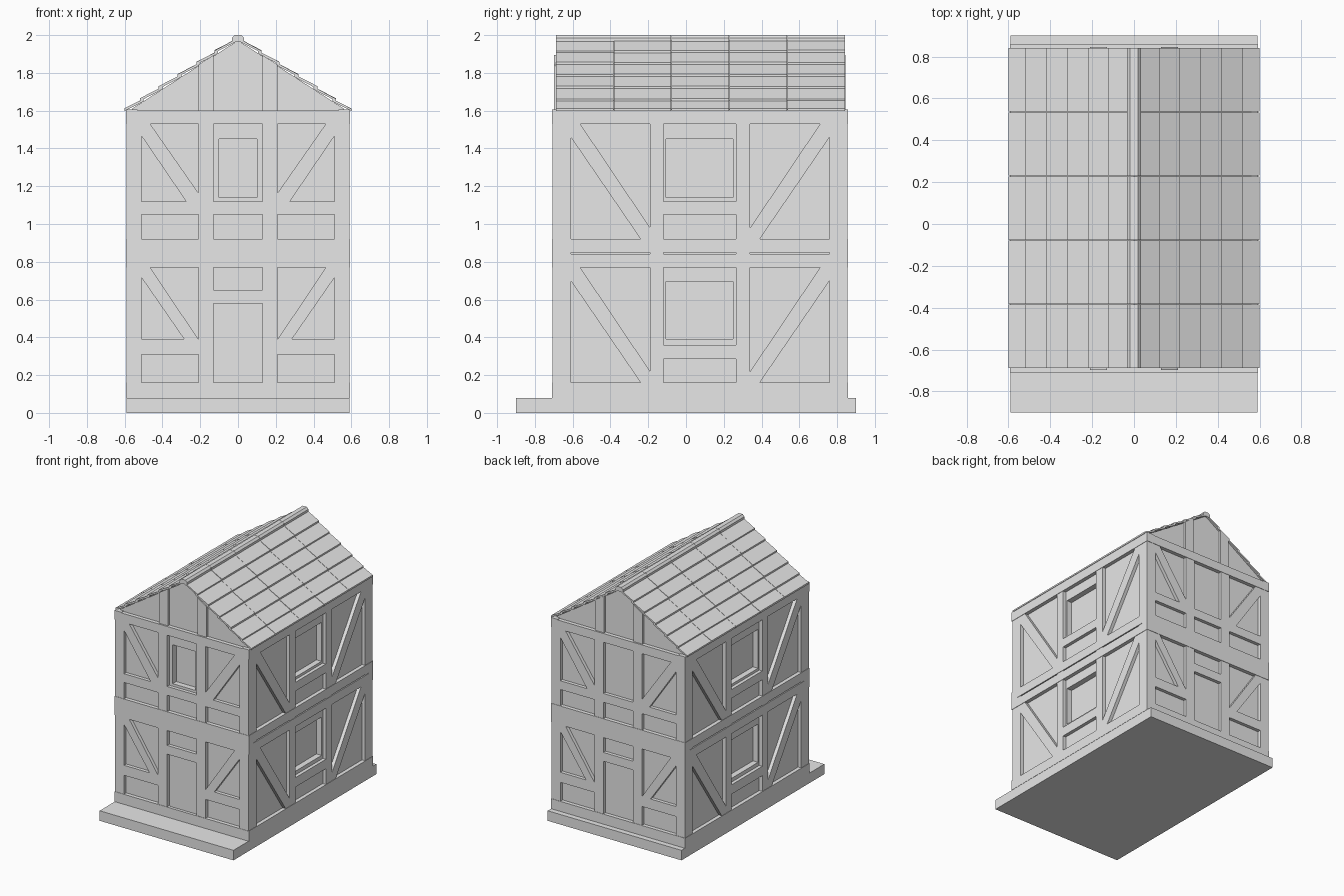
import bpy, bmesh, math, random

if "Cube" in bpy.data.objects:
    bpy.data.objects.remove(bpy.data.objects["Cube"])
random.seed(3)

X, YF, YB = 0.592, -0.71, 0.857      # outer faces of the timber frame
PANEL, GLASS = 0.03, 0.08            # depths of the wall panels and the panes
SLOPE = 0.645


def material(name, v):
    m = bpy.data.materials.new(name)
    m.diffuse_color = (v, v, v, 1)
    m.use_nodes = True
    m.node_tree.nodes["Principled BSDF"].inputs["Base Color"].default_value = m.diffuse_color
    return m


GREY = material("grey", 0.8)
WHITE = material("white_glass", 1.0)

# Mapping of wall coordinates (along, up, depth) to space
MAPS = {
    "front": lambda u, z, d: (u, YF + d, z),
    "back": lambda u, z, d: (u, YB - d, z),
    "right": lambda u, z, d: (X - d, u, z),
    "left": lambda u, z, d: (-X + d, u, z),
}


def prism(bm, pts, d0, d1, to3d):
    a = [bm.verts.new(to3d(u, z, d0)) for u, z in pts]
    b = [bm.verts.new(to3d(u, z, d1)) for u, z in pts]
    bm.faces.new(a)
    bm.faces.new(b[::-1])
    for i in range(len(pts)):
        j = (i + 1) % len(pts)
        bm.faces.new((a[i], b[i], b[j], a[j]))


def rect(u0, u1, z0, z1):
    return [(u0, z0), (u1, z0), (u1, z1), (u0, z1)]


def finish(name, bm, mat=GREY):
    bmesh.ops.recalc_face_normals(bm, faces=bm.faces)
    me = bpy.data.meshes.new(name)
    bm.to_mesh(me)
    bm.free()
    me.materials.append(mat)
    ob = bpy.data.objects.new(name, me)
    bpy.context.collection.objects.link(ob)
    return ob


def along_y(u, z, d):
    return (u, d, z)


# Base slab
bm = bmesh.new()
prism(bm, rect(-0.59, 0.59, 0, 0.08), -0.9, 0.9, along_y)
finish("base_slab", bm)

# Wall core with gables
bm = bmesh.new()
c = X - PANEL
prism(bm, [(-c, 0.07), (c, 0.07), (c, 1.972 - SLOPE * c), (0, 1.972), (-c, 1.972 - SLOPE * c)],
      YF + PANEL, YB - PANEL, along_y)
core = finish("wall_panels", bm)

# Window openings cut into the core, with panes behind
windows = [("front", -0.1, 0.1, 1.14, 1.45)]
for side in ("right", "left"):
    windows += [(side, -0.105, 0.25, 0.39, 0.695), (side, -0.105, 0.25, 1.14, 1.45)]
cut, panes = bmesh.new(), bmesh.new()
for side, u0, u1, z0, z1 in windows:
    prism(cut, rect(u0, u1, z0, z1), 0.0, GLASS, MAPS[side])
    prism(panes, rect(u0, u1, z0, z1), GLASS - 0.005, GLASS + 0.003, MAPS[side])
cutter = finish("window_cutter", cut)
cutter.hide_render = True
mod = core.modifiers.new("openings", "BOOLEAN")
mod.operation = "DIFFERENCE"
mod.solver = "EXACT"
mod.object = cutter
dg = bpy.context.evaluated_depsgraph_get()
baked = bpy.data.meshes.new_from_object(core.evaluated_get(dg))
core.modifiers.clear()
core.data = baked
bpy.data.objects.remove(cutter)
finish("window_panes", panes, WHITE)


def brace(bm, lo, hi, to3d, axis, sign):
    """Diagonal band: lo and hi are the end points of its lower and upper edge."""
    (a, b), (p, q) = lo, hi
    corner_top, corner_bot = (a[0], p[1]), (q[0], b[1])
    pts = [a, b, corner_bot, q, p, corner_top]
    prism(bm, [(axis + sign * (u - axis), z) for u, z in pts], 0.003, 0.05, to3d)


# Timber frame of the front and back walls
for side in ("front", "back"):
    m = MAPS[side]
    bm = bmesh.new()
    for z0, z1 in ((0.08, 0.16), (0.77, 0.92), (1.53, 1.6)):
        prism(bm, rect(-X, X, z0, z1), 0, 0.06, m)
    for s in (-1, 1):
        for a, b in ((0.13, 0.21), (0.51, X - 0.004)):
            lo, hi = sorted((s * a, s * b))
            prism(bm, rect(lo, hi, 0.1, 1.56), 0.003, 0.06, m)
        # gable stud
        prism(bm, [(s * 0.13, 1.59), (s * 0.21, 1.59), (s * 0.21, 1.978 - SLOPE * 0.21),
                   (s * 0.13, 1.978 - SLOPE * 0.13)], 0.012, 0.06, m)
        # rails and braces
        lo, hi = sorted((s * 0.2, s * 0.52))
        prism(bm, rect(lo, hi, 0.31, 0.39), 0.003, 0.06, m)
        prism(bm, rect(lo, hi, 1.05, 1.12), 0.003, 0.06, m)
        brace(bm, ((-0.51, 0.715), (-0.285, 0.39)), ((-0.465, 0.77), (-0.21, 0.39)), m, 0, s)
        brace(bm, ((-0.51, 1.465), (-0.275, 1.12)), ((-0.465, 1.53), (-0.21, 1.165)), m, 0, s)
    prism(bm, rect(-0.14, 0.14, 0.58, 0.65), 0.003, 0.06, m)
    prism(bm, rect(-0.14, 0.14, 1.05, 1.12), 0.003, 0.06, m)
    finish(side + "_timber_frame", bm)

# Door
bm = bmesh.new()
prism(bm, rect(-0.12, 0.12, 0.16, 0.57), PANEL - 0.007, PANEL + 0.01, MAPS["front"])
finish("front_door", bm)

# Timber frame of the two long walls
MID = 0.075
for side in ("right", "left"):
    m = MAPS[side]
    bm = bmesh.new()
    for z0, z1 in ((0.08, 0.16), (0.77, 0.84), (0.848, 0.92), (1.53, 1.605)):
        prism(bm, rect(YF, YB, z0, z1), 0, 0.06, m)
    for a, b in ((YF + 0.003, -0.61), (-0.19, -0.12), (0.265, 0.34), (0.76, YB - 0.003)):
        prism(bm, rect(a, b, 0.1, 1.56), 0.003, 0.06, m)
    for z0, z1 in ((0.285, 0.36), (1.05, 1.12)):
        prism(bm, rect(-0.13, 0.275, z0, z1), 0.003, 0.06, m)
    for z in (0.16, 0.92):
        for s in (-1, 1):
            brace(bm, ((-0.61, z + 0.54), (-0.24, z)), ((-0.56, z + 0.61), (-0.19, z + 0.06)),
                  m, MID, -s)
    finish(side + "_timber_frame", bm)

# Overlapping roof tiles, six rows of five per slope
EDGES = (0.6, 0.52, 0.42, 0.32, 0.22, 0.125, 0.02)
Y0, Y1 = -0.69, 0.842


def base(x):
    return 1.983 - SLOPE * x


for name, s in (("right", 1), ("left", -1)):
    bm = bmesh.new()
    for i in range(6):
        lo, up = EDGES[i], max(EDGES[i + 1] - 0.02, 0.0)
        for k in range(5):
            w = (Y1 - Y0) / 5
            j = random.uniform(-0.002, 0.002)
            prof = [(lo, base(lo) + 0.003), (lo, base(lo) + 0.016 + j),
                    (up, base(up) + 0.002), (up, base(up) - 0.012)]
            prism(bm, [(s * x, z) for x, z in prof],
                  Y0 + k * w + 0.0015, Y0 + (k + 1) * w - 0.0015, along_y)
    finish(name + "_roof_tiles", bm)

# Ridge cap
bm = bmesh.new()
cap = [(0.033, 1.965), (0.033, 1.985), (0.018, 2.0), (-0.018, 2.0), (-0.033, 1.985), (-0.033, 1.965)]
for k in range(5):
    w = (Y1 - Y0) / 5
    prism(bm, cap, Y0 + k * w + 0.001, Y0 + (k + 1) * w - 0.001, along_y)
finish("ridge_cap", bm)
